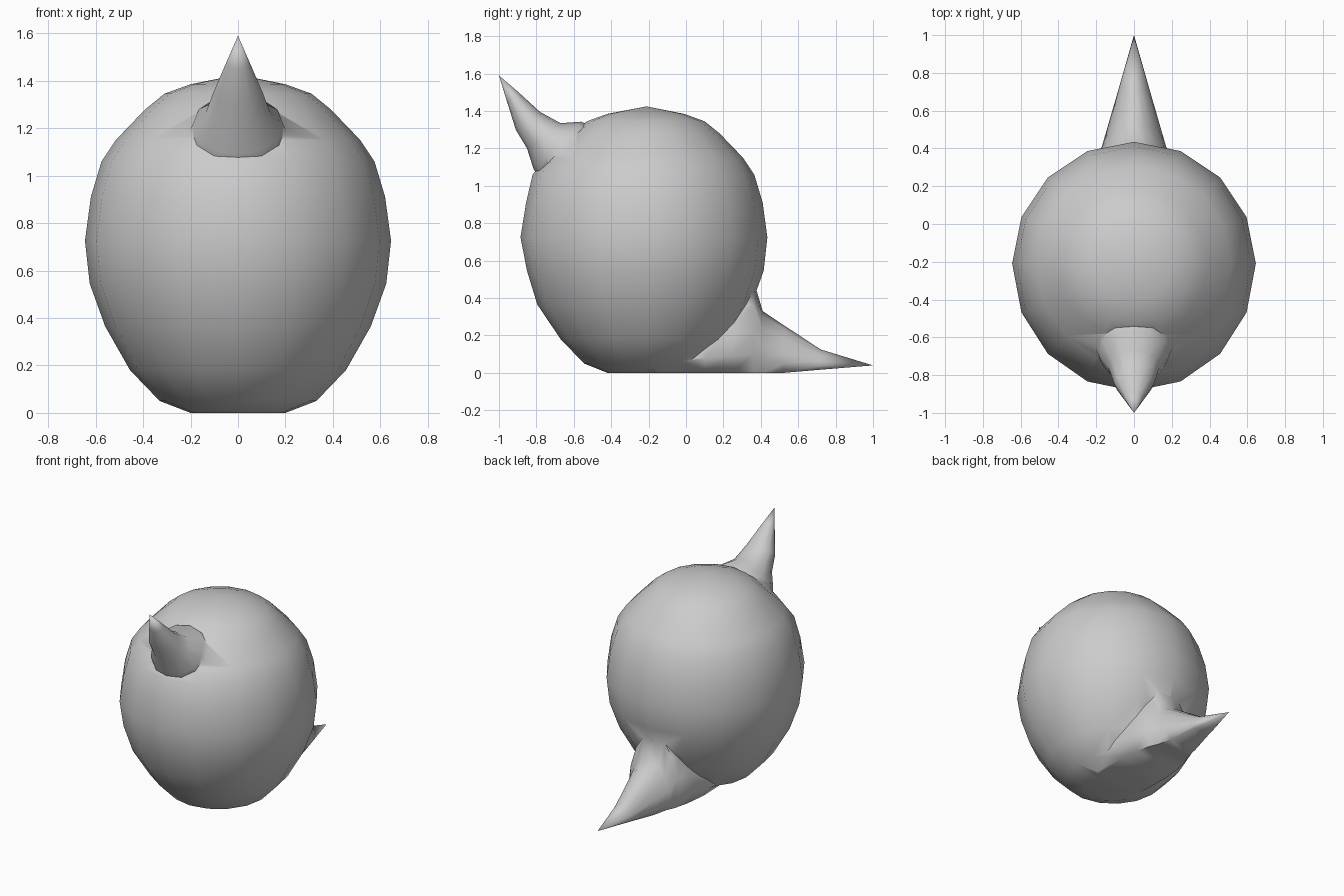
import bpy, bmesh, math

if "Cube" in bpy.data.objects:
    bpy.data.objects.remove(bpy.data.objects["Cube"])


def loft(name, rings, tip=None, start_tip=None):
    """Skin a list of equal-length vertex rings, closing the ends with caps or points."""
    bm = bmesh.new()
    loops = [[bm.verts.new(p) for p in ring] for ring in rings]
    n = len(loops[0])
    for a, b in zip(loops, loops[1:]):
        for i in range(n):
            j = (i + 1) % n
            bm.faces.new((a[i], a[j], b[j], b[i]))
    for loop, point in ((loops[0], start_tip), (loops[-1], tip)):
        if point is None:
            bm.faces.new(loop)
        else:
            v = bm.verts.new(point)
            for i in range(n):
                bm.faces.new((loop[i], loop[(i + 1) % n], v))
    bmesh.ops.recalc_face_normals(bm, faces=bm.faces)
    mesh = bpy.data.meshes.new(name)
    bm.to_mesh(mesh)
    bm.free()
    obj = bpy.data.objects.new(name, mesh)
    bpy.context.collection.objects.link(obj)
    return obj


# Round body: (height, radius, front radius) around y = -0.21, 16 sides
CENTRE = -0.21
profile = [(0, .20, .21), (.05, .33, .335), (.18, .455, .46), (.365, .56, .585),
           (.545, .625, .64), (.725, .645, .675), (.91, .62, .645), (1.06, .575, .61),
           (1.15, .515, .54), (1.28, .39, .40), (1.345, .31, .32), (1.385, .20, .21)]


def body_ring(z, r, front):
    ring = []
    for i in range(16):
        a = math.tau * i / 16
        s = math.sin(a)
        ring.append((r * math.cos(a), CENTRE + s * (front if s < 0 else r), z))
    return ring


body = loft("body", [body_ring(*p) for p in profile], tip=(0, CENTRE, 1.425))

# Pointed crest: lower (y, z), upper (y, z), half width, flaring into the body
crest_sections = [((-.70, .90), (-.42, 1.28), .25), ((-.815, 1.09), (-.56, 1.343), .19),
                  ((-.85, 1.20), (-.67, 1.335), .135), ((-.91, 1.30), (-.78, 1.395), .105),
                  ((-.957, 1.45), (-.895, 1.50), .05)]


def crest_ring(low, high, w):
    ring = []
    for i in range(12):
        a = math.tau * i / 12
        t = .5 + .5 * math.sin(a)
        ring.append((w * math.cos(a), low[0] + t * (high[0] - low[0]),
                     low[1] + t * (high[1] - low[1])))
    return ring


crest = loft("crest", [crest_ring(*s) for s in crest_sections], tip=(0, -1.0, 1.59))

# Tapered tail: y, half width, bottom z, top z, with an arched top and flat base
tail_sections = [(-.15, .25, 0, .20), (.10, .26, 0, .38), (.25, .235, 0, .47),
                 (.36, .20, 0, .50), (.41, .17, 0, .33), (.52, .138, 0, .257),
                 (.72, .08, .017, .125)]


def tail_ring(y, w, z0, z1):
    h = z1 - z0
    ring = [(-.78 * w, y, z0), (.78 * w, y, z0)]
    for i in range(9):
        a = math.pi * i / 8
        ring.append((w * math.cos(a), y, z0 + h * (.2 + .8 * math.sin(a) ** 1.25)))
    return ring


tail = loft("tail", [tail_ring(*s) for s in tail_sections], tip=(0, 1.0, .04))

# Fuse crest and tail into one skin
for part in (crest, tail):
    mod = body.modifiers.new("fuse_" + part.name, 'BOOLEAN')
    mod.operation = 'UNION'
    mod.solver = 'EXACT'
    mod.object = part
bpy.context.view_layer.objects.active = body
body.select_set(True)
for mod in list(body.modifiers):
    bpy.ops.object.modifier_apply(modifier=mod.name)
for part in (crest, tail):
    bpy.data.objects.remove(part, do_unlink=True)

# Smooth shading, with only the tail's underside edge kept crisp
bpy.ops.object.shade_smooth_by_angle(angle=math.radians(60))
